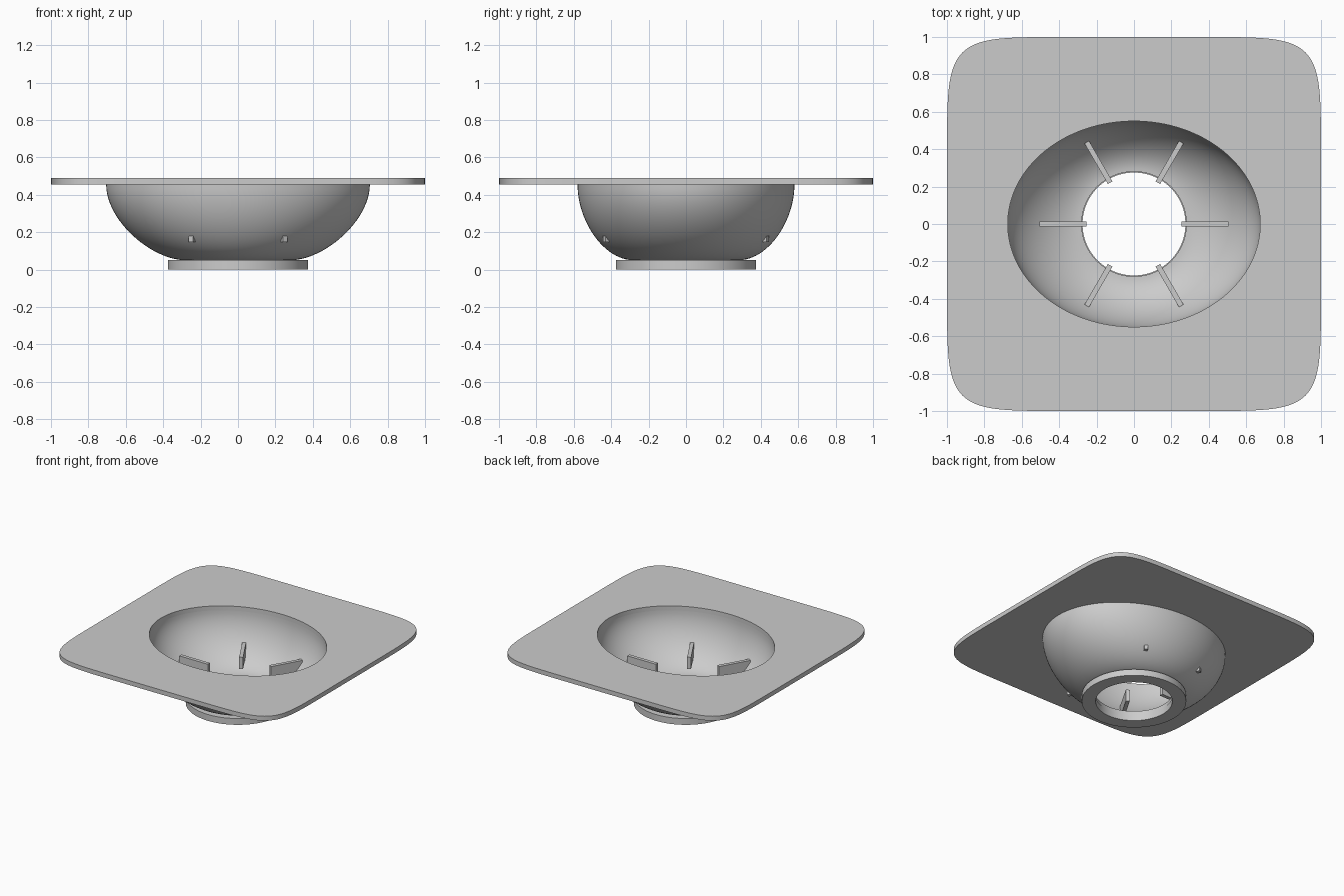
import bpy
import math
from mathutils import Matrix

cube = bpy.data.objects.get("Cube")
if cube:
    bpy.data.objects.remove(cube, do_unlink=True)

GREY = (0.6, 0.6, 0.6, 1.0)
mat = bpy.data.materials.new("plain grey")
mat.use_nodes = True
mat.diffuse_color = GREY
mat.node_tree.nodes["Principled BSDF"].inputs["Base Color"].default_value = GREY

SEG = 128


def loop(a, b, z, power=2):
    """Closed superellipse outline; power 2 is a plain ellipse."""
    pts = []
    for i in range(SEG):
        t = math.tau * i / SEG
        c, s = math.cos(t), math.sin(t)
        pts.append((math.copysign(abs(c) ** (2 / power), c) * a,
                    math.copysign(abs(s) ** (2 / power), s) * b, z))
    return pts


def add_mesh(name, verts, faces, smooth=True):
    mesh = bpy.data.meshes.new(name)
    mesh.from_pydata(verts, [], faces)
    mesh.materials.append(mat)
    obj = bpy.data.objects.new(name, mesh)
    bpy.context.collection.objects.link(obj)
    bpy.ops.object.select_all(action='DESELECT')
    obj.select_set(True)
    bpy.context.view_layer.objects.active = obj
    if smooth:
        bpy.ops.object.shade_smooth_by_angle(angle=math.radians(35))
    return obj


def ring_solid(name, loops):
    """Bridge the loops in order and join the last one to the first."""
    verts = [p for l in loops for p in l]
    n = len(loops)
    faces = []
    for k in range(n):
        a, b = k * SEG, (k + 1) % n * SEG
        for i in range(SEG):
            j = (i + 1) % SEG
            faces.append((a + i, a + j, b + j, b + i))
    return add_mesh(name, verts, faces)


def bezier(p, t):
    u = 1 - t
    return u**3 * p[0] + 3 * u * u * t * p[1] + 3 * u * t * t * p[2] + t**3 * p[3]


def wall(ax, ay, az, steps=24):
    """Bowl wall from the rim ellipse down to the round drain hole."""
    return [loop(bezier(ax, k / steps), bezier(ay, k / steps), bezier(az, k / steps))
            for k in range(steps + 1)]


# Flat top plate with rounded corners and an oval opening
BOTTOM, TOP = 0.455, 0.49
ring_solid("top_plate", [
    loop(1, 1, BOTTOM, 8), loop(1, 1, TOP, 8),
    loop(0.675, 0.55, TOP), loop(0.675, 0.55, BOTTOM)])

# Bowl with an outer and an inner wall
outer = wall((0.705, 0.705, 0.46, 0.28), (0.58, 0.58, 0.44, 0.28),
             (BOTTOM, 0.26, 0.05, 0.05))
inner = wall((0.675, 0.675, 0.44, 0.28), (0.55, 0.55, 0.42, 0.28),
             (BOTTOM, 0.28, 0.08, 0.08))
ring_solid("bowl", inner + outer[::-1])

# Round collar under the drain hole
ring_solid("drain_collar", [
    loop(0.375, 0.375, 0), loop(0.375, 0.375, 0.05),
    loop(0.275, 0.275, 0.05), loop(0.275, 0.275, 0)])

# Six upright fins around the hole
BOX = [(0, 1, 3, 2), (4, 6, 7, 5), (0, 4, 5, 1), (2, 3, 7, 6), (0, 2, 6, 4), (1, 5, 7, 3)]
for k in range(6):
    corners = [(x, y, z) for x in (0.255, 0.505) for y in (-0.014, 0.014)
               for z in (0.148, 0.242)]
    fin = add_mesh(f"fin_{k + 1}", corners, BOX, smooth=False)
    fin.data.transform(Matrix.Rotation(math.tau * k / 6, 4, 'Z'))
